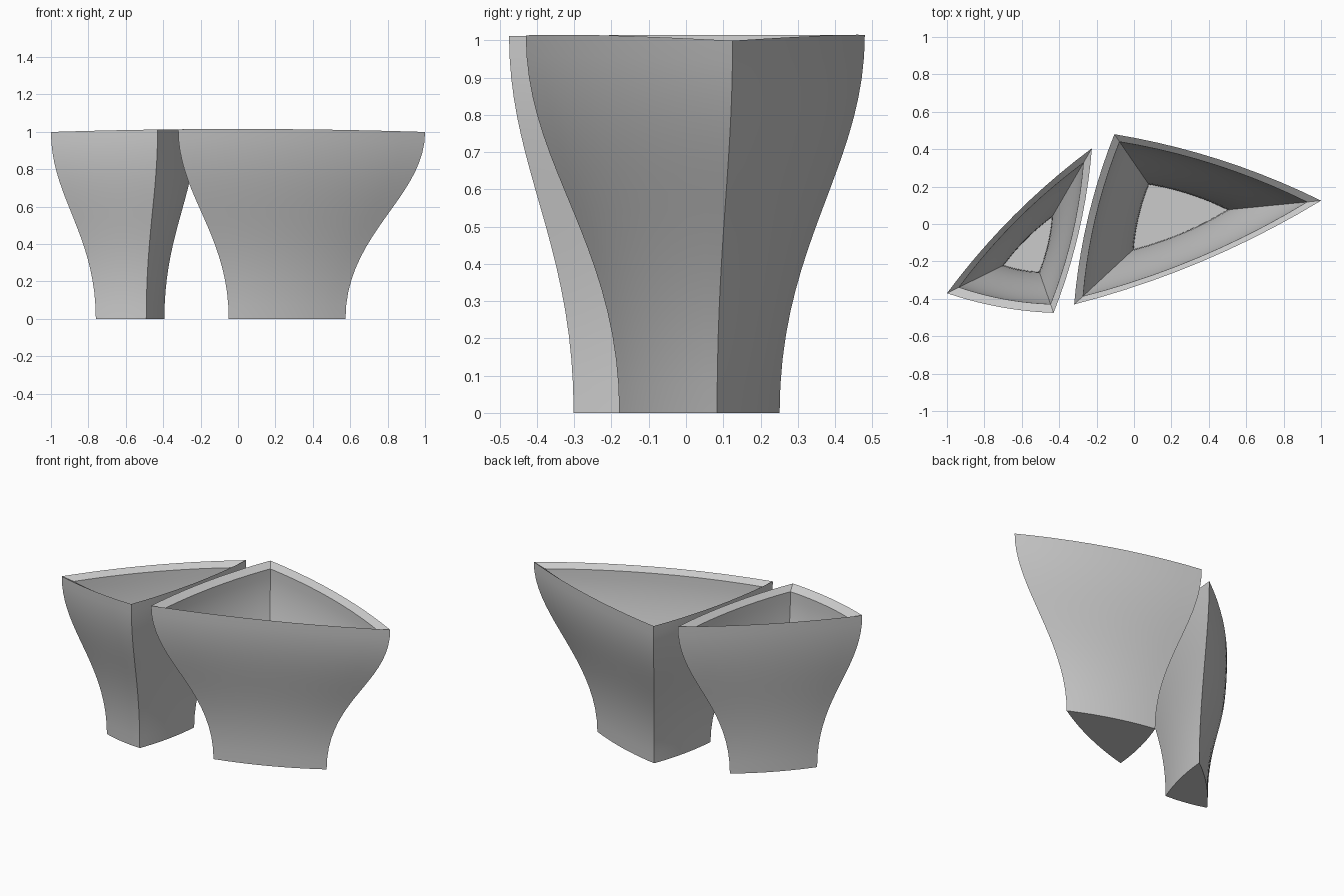
import bpy, bmesh, math
from mathutils import Vector

cube = bpy.data.objects.get("Cube")
if cube:
    bpy.data.objects.remove(cube, do_unlink=True)

grey = bpy.data.materials.new("plain_grey")
grey.use_nodes = True
COLOUR = (0.6, 0.6, 0.6, 1)
grey.diffuse_color = COLOUR
grey.node_tree.nodes["Principled BSDF"].inputs["Base Color"].default_value = COLOUR

SIDE_STEPS = 10
LEVELS = 18
FOOT = 0.473      # foot size relative to the rim
WALL = 0.03       # floor thickness and drop of the sloped rim


def outline(corners):
    """Triangle whose sides bow gently outward, listed anticlockwise."""
    pts = []
    for a, b in zip(corners, corners[1:] + corners[:1]):
        a, b = Vector(a), Vector(b)
        side = b - a
        out = Vector((side.y, -side.x))
        for i in range(SIDE_STEPS):
            t = i / SIDE_STEPS
            pts.append(a + side * t + out * 0.037 * 4 * t * (1 - t))
    return pts


def flare(t):
    """Height and size along the S-shaped wall."""
    z = 3 * t * (1 - t) ** 2 * 0.45 + 3 * t * t * (1 - t) * 0.65 + t ** 3
    f = 3 * t * t * (1 - t) + t ** 3
    return z, FOOT + (1 - FOOT) * f


def make_vase(name, corners, centre, inset):
    centre = Vector(centre)
    pts = outline(corners)
    bm = bmesh.new()

    def ring(size, height, drop=0):
        verts = []
        for p in pts:
            q = centre + (p - centre) * size
            crown = 1.015 - 0.016 * q.x ** 2
            verts.append(bm.verts.new((q.x, q.y, height * crown - drop)))
        return verts

    # Outer wall upward, then the sloped rim and inner wall downward
    steps = [flare(i / LEVELS) for i in range(LEVELS + 1)]
    rings = [ring(s, z) for z, s in steps]
    for z, s in reversed(steps):
        rings.append(ring(s - inset, WALL + z * (1 - 2 * WALL)))
    for low, high in zip(rings, rings[1:]):
        for i in range(len(pts)):
            j = (i + 1) % len(pts)
            bm.faces.new((low[i], low[j], high[j], high[i]))

    # Underside and inner floor
    bm.faces.new(list(reversed(rings[0])))
    bm.faces.new(rings[-1])
    mesh = bpy.data.meshes.new(name)
    bm.to_mesh(mesh)
    bm.free()
    mesh.materials.append(grey)
    vase = bpy.data.objects.new(name, mesh)
    bpy.context.collection.objects.link(vase)
    bpy.ops.object.select_all(action='DESELECT')
    vase.select_set(True)
    bpy.context.view_layer.objects.active = vase
    bpy.ops.object.shade_smooth_by_angle(angle=math.radians(30))


make_vase("large_vase", [(-0.105, 0.48), (-0.32, -0.43), (1.0, 0.125)], (0.193, 0.046), 0.093)
make_vase("small_vase", [(-0.225, 0.405), (-1.0, -0.37), (-0.43, -0.475)], (-0.545, -0.146), 0.142)
